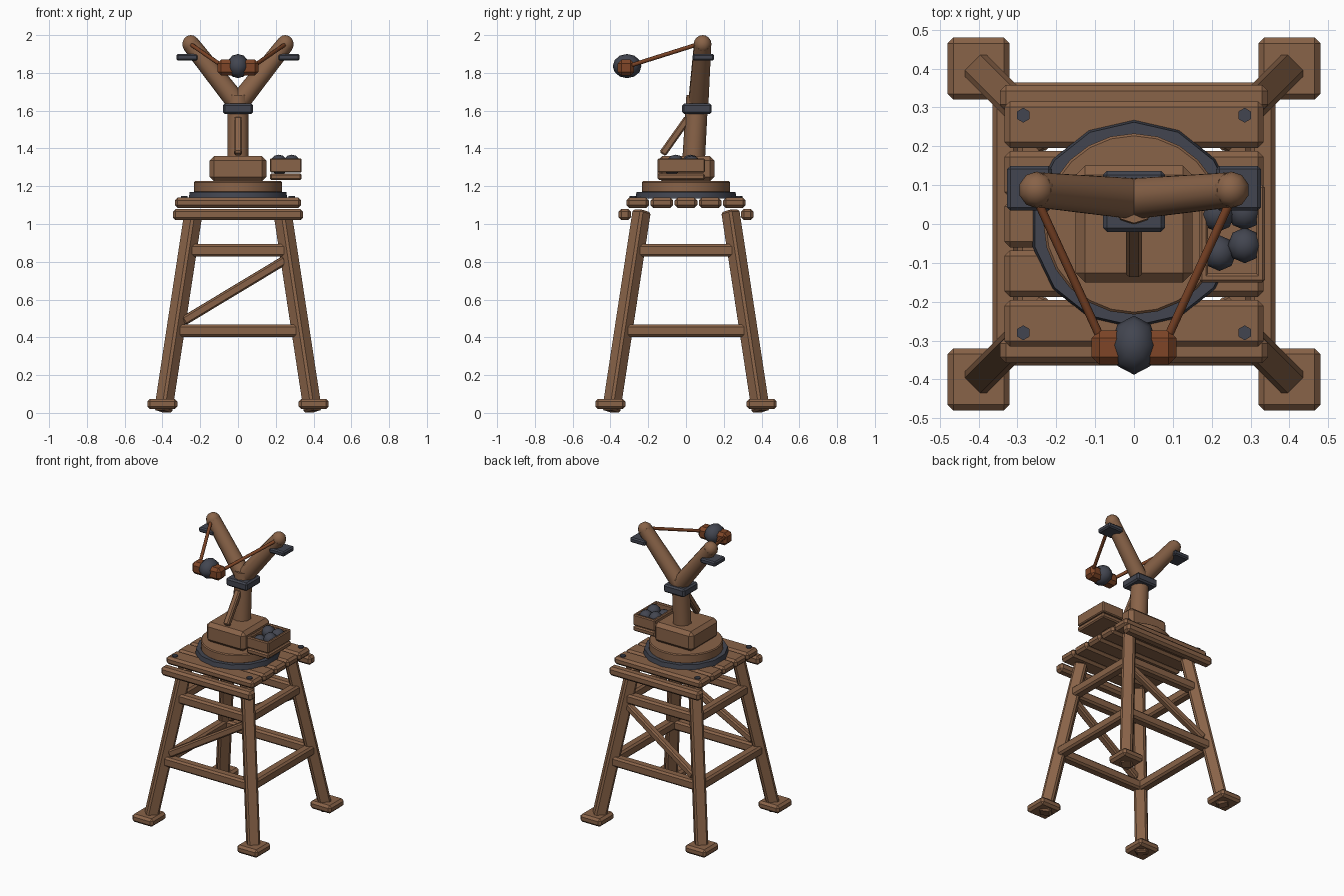
import bpy, bmesh, math
from mathutils import Vector, Matrix

cube = bpy.data.objects.get("Cube")
if cube:
    bpy.data.objects.remove(cube, do_unlink=True)


def material(name, rgb):
    m = bpy.data.materials.new(name)
    m.use_nodes = True
    col = (*rgb, 1)
    m.diffuse_color = col
    m.node_tree.nodes["Principled BSDF"].inputs["Base Color"].default_value = col
    return m


WOOD = material("brown_wood", (0.25, 0.125, 0.065))
DARK = material("dark_iron_and_stone", (0.055, 0.06, 0.08))
LEATHER = material("red_leather", (0.21, 0.06, 0.02))
UP = Vector((0, 0, 1))


def finish(name, bm, mat, bevel=0, smooth=None):
    me = bpy.data.meshes.new(name)
    bm.to_mesh(me)
    bm.free()
    me.materials.append(mat)
    if smooth:
        me.shade_smooth()
        me.set_sharp_from_angle(angle=math.radians(smooth))
    ob = bpy.data.objects.new(name, me)
    bpy.context.collection.objects.link(ob)
    if bevel:
        mod = ob.modifiers.new("chamfer", "BEVEL")
        mod.width = bevel
        mod.segments = 1
    return ob


def frame(a, b):
    """Matrix at the middle of a-b, with local z along a-b and local x level."""
    z = (b - a).normalized()
    x = UP.cross(z)
    x = x.normalized() if x.length > 1e-4 else Vector((1, 0, 0))
    rot = Matrix((x, z.cross(x), z)).transposed().to_4x4()
    return Matrix.Translation((a + b) / 2) @ rot


def box(name, loc, size, mat=WOOD, bevel=0.012):
    bm = bmesh.new()
    bmesh.ops.create_cube(bm, size=1, matrix=Matrix.Translation(loc) @ Matrix.Diagonal((*size, 1)))
    return finish(name, bm, mat, bevel)


def bar(name, a, b, w, mat=WOOD, bevel=0.012):
    a, b = Vector(a), Vector(b)
    bm = bmesh.new()
    scale = Matrix.Diagonal((w, w, (b - a).length, 1))
    bmesh.ops.create_cube(bm, size=1, matrix=frame(a, b) @ scale)
    return finish(name, bm, mat, bevel)


def rod(name, a, b, r1, r2, sides, mat=WOOD, bevel=0, smooth=50):
    a, b = Vector(a), Vector(b)
    bm = bmesh.new()
    bmesh.ops.create_cone(bm, cap_ends=True, segments=sides, radius1=r1, radius2=r2,
                          depth=(b - a).length, matrix=frame(a, b))
    return finish(name, bm, mat, bevel, smooth)


def ball(name, loc, size, mat, u=8, v=6):
    bm = bmesh.new()
    bmesh.ops.create_uvsphere(bm, u_segments=u, v_segments=v, radius=1,
                              matrix=Matrix.Translation(loc) @ Matrix.Diagonal((*size, 1)))
    return finish(name, bm, mat, 0, 60)


def leg_offset(z):
    return 0.398 - 0.153 * z


# Splayed legs, foot pads and deck bolts
for sx in (-1, 1):
    for sy in (-1, 1):
        lo, hi = leg_offset(0.01), leg_offset(1.07)
        bar("leg", (sx * lo, sy * lo, 0.008), (sx * hi, sy * hi, 1.07), 0.08)
        box("foot_pad", (sx * 0.4, sy * 0.4, 0.047), (0.16, 0.16, 0.055), bevel=0.015)
        rod("deck_bolt", (sx * 0.285, sy * 0.28, 1.13), (sx * 0.285, sy * 0.28, 1.148),
            0.019, 0.019, 6, DARK, smooth=None)

# Rails on all four sides, at two heights
for z in (0.435, 0.86):
    c = leg_offset(z)
    for s in (-1, 1):
        bar("cross_rail", (-c, s * c, z), (c, s * c, z), 0.066)
        bar("side_rail", (s * c, -c, z), (s * c, c, z), 0.066)

# Diagonal braces and deck beams, front and back
for s in (-1, 1):
    bar("diagonal_brace", (-0.29, s * 0.325, 0.485), (0.25, s * 0.275, 0.81), 0.048, bevel=0.009)
    box("deck_beam", (0, s * 0.325, 1.05), (0.69, 0.065, 0.06), bevel=0.015)

# Deck planks
for i in range(-2, 3):
    box("deck_plank", (0, i * 0.128, 1.112), (0.668, 0.12, 0.054), bevel=0.015)

# Turntable
rod("turntable_ring", (0, 0, 1.135), (0, 0, 1.17), 0.268, 0.262, 14, DARK, smooth=40)
rod("turntable_disc", (0, 0, 1.165), (0, 0, 1.227), 0.233, 0.233, 24, bevel=0.006, smooth=40)
box("base_block", (0, 0, 1.293), (0.3, 0.3, 0.135), bevel=0.024)

# Forked post with collar and front strut
rod("post", (0, 0.04, 1.33), (0, 0.06, 1.68), 0.06, 0.058, 10)
box("post_collar", (0, 0.058, 1.61), (0.16, 0.156, 0.055), DARK, 0.01)
bar("post_strut", (0, -0.125, 1.37), (0, 0.01, 1.56), 0.04, bevel=0.008)
for s in (-1, 1):
    tip = (s * 0.25, 0.088, 1.952)
    rod("fork_arm", (0, 0.065, 1.635), tip, 0.055, 0.047, 10)
    ball("fork_tip", tip, (0.047, 0.047, 0.048), WOOD, 10, 8)
    box("fork_plate", (s * 0.269, 0.092, 1.883), (0.115, 0.115, 0.034), DARK, 0.008)
    rod("sling_band", (s * 0.245, 0.052, 1.948), (s * 0.09, -0.285, 1.842), 0.011, 0.011, 8, LEATHER)

# Sling pouch and loaded stone
box("sling_pouch", (0, -0.318, 1.828), (0.218, 0.088, 0.084), LEATHER, 0.02)
ball("loaded_stone", (0, -0.312, 1.836), (0.06, 0.076, 0.064), DARK)

# Ammunition crate
CX, CY = 0.253, -0.025
box("crate_floor", (CX, CY, 1.25), (0.168, 0.25, 0.035), bevel=0.008)
for s in (-1, 1):
    box("crate_side", (CX + s * 0.073, CY, 1.31), (0.022, 0.25, 0.075), bevel=0.006)
    box("crate_end", (CX, CY + s * 0.114, 1.31), (0.168, 0.022, 0.075), bevel=0.006)
for x, y, z in ((0.215, 0.025, 1.325), (0.285, 0.03, 1.32), (0.285, -0.055, 1.325), (0.22, -0.075, 1.3)):
    ball("crate_stone", (x, y, z), (0.044, 0.046, 0.042), DARK)
